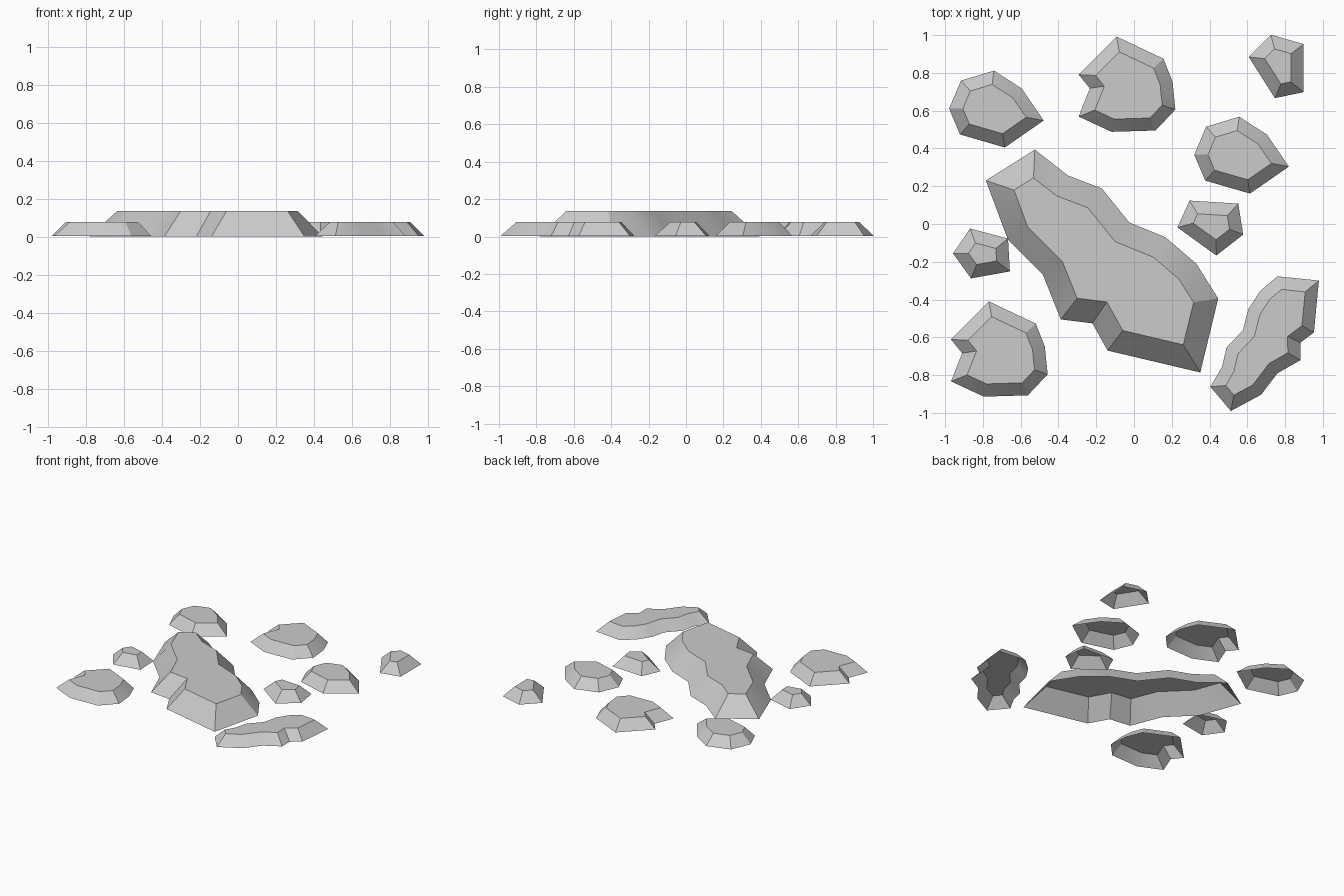
import bpy
from math import radians
from mathutils import Vector

cube = bpy.data.objects.get("Cube")
if cube:
    bpy.data.objects.remove(cube, do_unlink=True)

stone = bpy.data.materials.new("stone grey")
stone.use_nodes = True
grey = (0.6, 0.6, 0.6, 1)
stone.diffuse_color = grey
bsdf = next(n for n in stone.node_tree.nodes if n.type == 'BSDF_PRINCIPLED')
bsdf.inputs["Base Color"].default_value = grey
bsdf.inputs["Roughness"].default_value = 0.9

# Clockwise ground outlines
LONG = [(-.784, .23), (-.525, .394), (-.35, .257), (-.17, .188), (-.025, .008),
        (.166, -.07), (.33, -.21), (.446, -.394), (.351, -.786), (-.14, -.67),
        (-.22, -.526), (-.388, -.505), (-.483, -.267), (-.668, -.082)]
POINTED = [(-.248, .005), (-.185, .153), (-.01, .206), (.137, .111),
           (.253, -.058), (.047, -.201), (-.19, -.132)]
NOTCHED = [(-.259, .053), (-.058, .254), (.19, .137), (.238, .016), (.253, -.132),
           (.148, -.243), (-.085, -.25), (-.259, -.169), (-.2, -.02)]
PEBBLE = [(-.174, -.01), (-.11, .132), (.148, .116), (.174, -.048), (.032, -.159)]
SMALL_PEBBLE = [(-.153, 0), (-.063, .132), (.138, .079), (.148, -.095), (-.058, -.132)]


def inset(outline, distance):
    """Mitred inward offset of a clockwise outline."""
    pts = [Vector(p) for p in outline]
    result = []
    for i, p in enumerate(pts):
        a = (p - pts[i - 1]).normalized()
        b = (pts[(i + 1) % len(pts)] - p).normalized()
        na, nb = Vector((a.y, -a.x)), Vector((b.y, -b.x))
        result.append(p + (na + nb) * distance / (1 + na.dot(nb)))
    return result


def rock(name, outline, x, y, base=.004, turn=0, scale=1, slope=.067, height=.074):
    """Flat-topped stone with sloping sides and an open underside."""
    n = len(outline)
    verts = [(px, py, 0) for px, py in outline]
    verts += [(p.x, p.y, height) for p in inset(outline, slope)]
    faces = [(i, i + n, (i + 1) % n + n, (i + 1) % n) for i in range(n)]
    faces.append(tuple(reversed(range(n, 2 * n))))
    mesh = bpy.data.meshes.new(name)
    mesh.from_pydata(verts, [], faces)
    mesh.materials.append(stone)
    obj = bpy.data.objects.new(name, mesh)
    bpy.context.collection.objects.link(obj)
    obj.location = (x, y, base)
    obj.rotation_euler.z = radians(turn)
    obj.scale = (scale,) * 3
    # Soften gentle bends in the sides, keep the rim and corners crisp
    bpy.ops.object.select_all(action='DESELECT')
    obj.select_set(True)
    bpy.context.view_layer.objects.active = obj
    bpy.ops.object.shade_smooth_by_angle(angle=radians(30))


# Long stones: a large central one and a small turned copy
rock("large_long_rock", LONG, 0, 0, base=0, slope=.122, height=.136)
rock("small_long_rock", LONG, .579, -.548, turn=97.8, scale=.547, slope=.122, height=.136)

# Medium stones in pairs
rock("pointed_rock_back_right", POINTED, -.731, .606)
rock("pointed_rock_left", POINTED, .567, .362)
rock("notched_rock_back", NOTCHED, -.034, .738)
rock("notched_rock_front_right", NOTCHED, -.71, -.664)

# Pebbles
rock("pebble_left", PEBBLE, .404, -.008)
rock("pebble_back_left", PEBBLE, .788, .833, turn=126)
rock("pebble_right", SMALL_PEBBLE, -.805, -.156)
